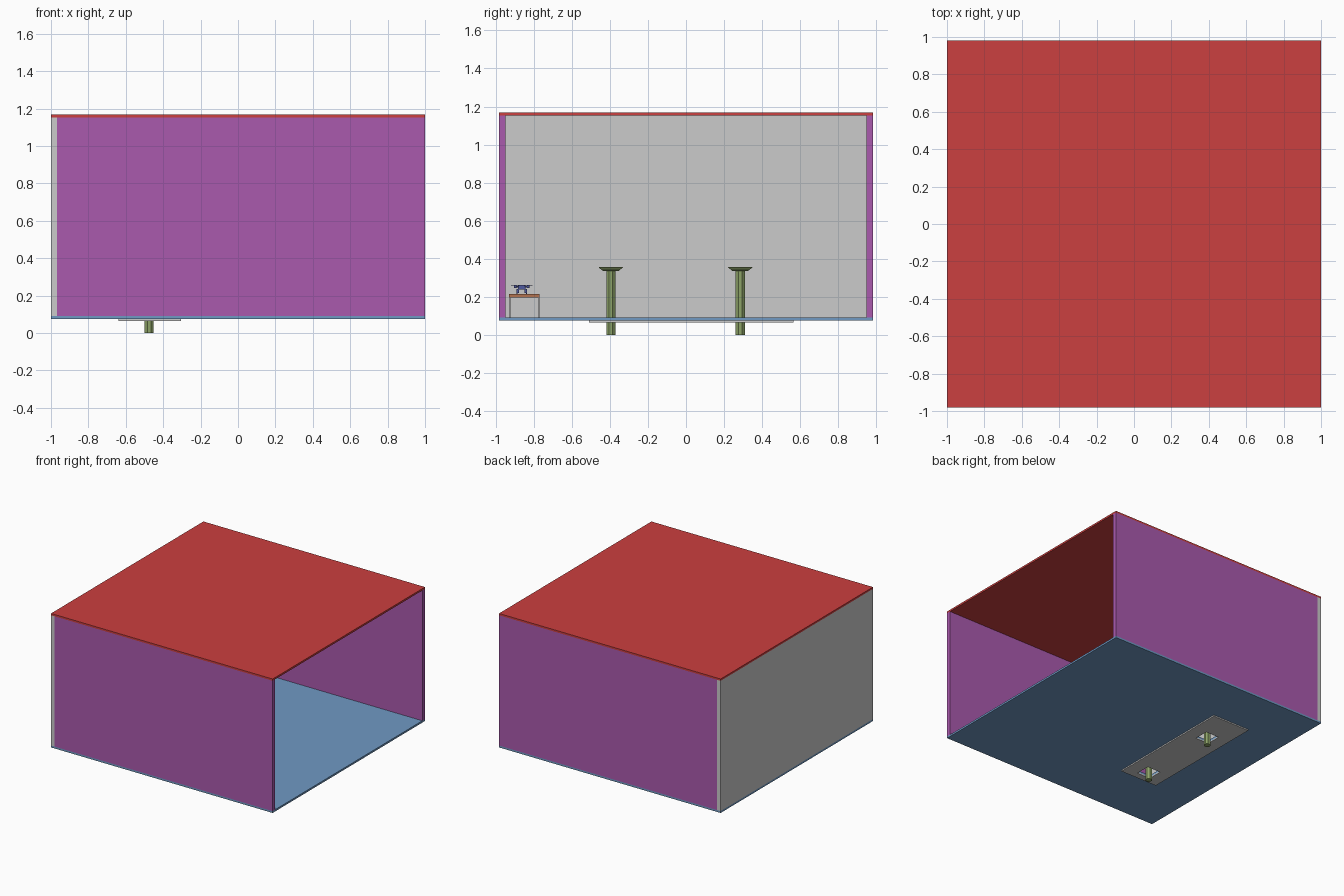
import bpy, bmesh
from math import radians, pi
from mathutils import Matrix

if "Cube" in bpy.data.objects:
    bpy.data.objects.remove(bpy.data.objects["Cube"])


def material(name, rgb):
    m = bpy.data.materials.new(name)
    m.diffuse_color = (*rgb, 1)
    m.use_nodes = True
    m.node_tree.nodes["Principled BSDF"].inputs["Base Color"].default_value = m.diffuse_color
    return m


RED = material("red", (0.60, 0.05, 0.05))
PURPLE = material("purple", (0.40, 0.10, 0.42))
BLUE = material("blue", (0.16, 0.32, 0.55))
GREEN = material("green", (0.27, 0.37, 0.14))
BROWN = material("brown", (0.45, 0.17, 0.08))
NAVY = material("navy", (0.08, 0.10, 0.35))


def finish(name, bm, mat):
    mesh = bpy.data.meshes.new(name)
    bm.to_mesh(mesh)
    bm.free()
    ob = bpy.data.objects.new(name, mesh)
    bpy.context.collection.objects.link(ob)
    if mat:
        mesh.materials.append(mat)
    return ob


def box(name, x, y, z, mat=None, turn=0):
    """Box from (low, high) ranges, optionally turned about z."""
    bm = bmesh.new()
    bmesh.ops.create_cube(bm, size=1)
    ob = finish(name, bm, mat)
    size = [r[1] - r[0] for r in (x, y, z)]
    ob.data.transform(Matrix.Diagonal((*size, 1)))
    ob.location = [sum(r) / 2 for r in (x, y, z)]
    ob.rotation_euler.z = turn
    return ob


def prism(name, x, y, z, r1, r2, sides, mat=None):
    """Upright prism or frustum with a flat face towards the axes."""
    bm = bmesh.new()
    bmesh.ops.create_cone(bm, cap_ends=True, segments=sides, radius1=r1, radius2=r2,
                          depth=z[1] - z[0], matrix=Matrix.Rotation(pi / sides, 4, 'Z'))
    ob = finish(name, bm, mat)
    ob.location = (x, y, sum(z) / 2)
    return ob


# Room shell, open on the +x side
floor = box("floor", (-1, 1), (-.982, .982), (.075, .09), BLUE)
box("roof", (-1, 1), (-.982, .982), (1.153, 1.168), RED)
box("back_wall", (-1, -.968), (-.982, .982), (.09, 1.153))
for side, y in (("front", (-.982, -.948)), ("rear", (.948, .982))):
    box(side + "_side_wall", (-.968, 1), y, (.09, 1.153), PURPLE)

# Plate under the floor
plate = box("under_plate", (-.64, -.305), (-.51, .565), (.065, .075))

# Posts through square openings, with stepped square caps
PX, Q = -.475, 2 ** .5
for i, y in enumerate((-.395, .285)):
    cutter = box(f"opening_cutter_{i}", (PX - .06, PX + .06), (y - .06, y + .06), (0, .15))
    cutter.hide_render = True
    cutter.hide_viewport = True
    for slab in (floor, plate):
        mod = slab.modifiers.new("opening", 'BOOLEAN')
        mod.operation = 'DIFFERENCE'
        mod.solver = 'EXACT'
        mod.object = cutter
    prism(f"post_{i}", PX, y, (0, .34), .026, .026, 8, GREEN)
    prism(f"cap_lower_{i}", PX, y, (.335, .345), .04 * Q, .052 * Q, 4, GREEN)
    prism(f"cap_upper_{i}", PX, y, (.345, .356), .055 * Q, .064 * Q, 4, GREEN)

# Table
TX, TY = -.475, -.85
box("table_top", (TX - .1, TX + .1), (TY - .08, TY + .08), (.197, .215), BROWN)
for i, (sx, sy) in enumerate(((-1, -1), (-1, 1), (1, -1), (1, 1))):
    lx, ly = TX + sx * .094, TY + sy * .076
    box(f"table_leg_{i}", (lx - .004, lx + .004), (ly - .004, ly + .004), (.09, .197))

# Quadcopter on the table
DY = -.863
box("copter_body", (TX - .025, TX + .025), (DY - .02, DY + .02), (.238, .262), NAVY)
for i, a in enumerate((45, -45)):
    box(f"copter_arm_{i}", (TX - .05, TX + .05), (DY - .005, DY + .005),
        (.25, .256), NAVY, radians(a))
for i, (sx, sy) in enumerate(((-1, -1), (-1, 1), (1, -1), (1, 1))):
    rx, ry = TX + sx * .034, DY + sy * .034
    prism(f"copter_motor_{i}", rx, ry, (.246, .26), .006, .006, 12, NAVY)
    prism(f"copter_rotor_{i}", rx, ry, (.26, .263), .022, .022, 16, NAVY)
for i, s in enumerate((-1, 1)):
    y = DY + s * .025
    box(f"copter_skid_{i}", (TX - .035, TX + .035), (y - .003, y + .003), (.215, .221), NAVY)
    for j, x in enumerate((TX - .018, TX + .018)):
        box(f"copter_strut_{i}_{j}", (x - .002, x + .002),
            sorted((DY + s * .015, DY + s * .027)), (.219, .242), NAVY)
